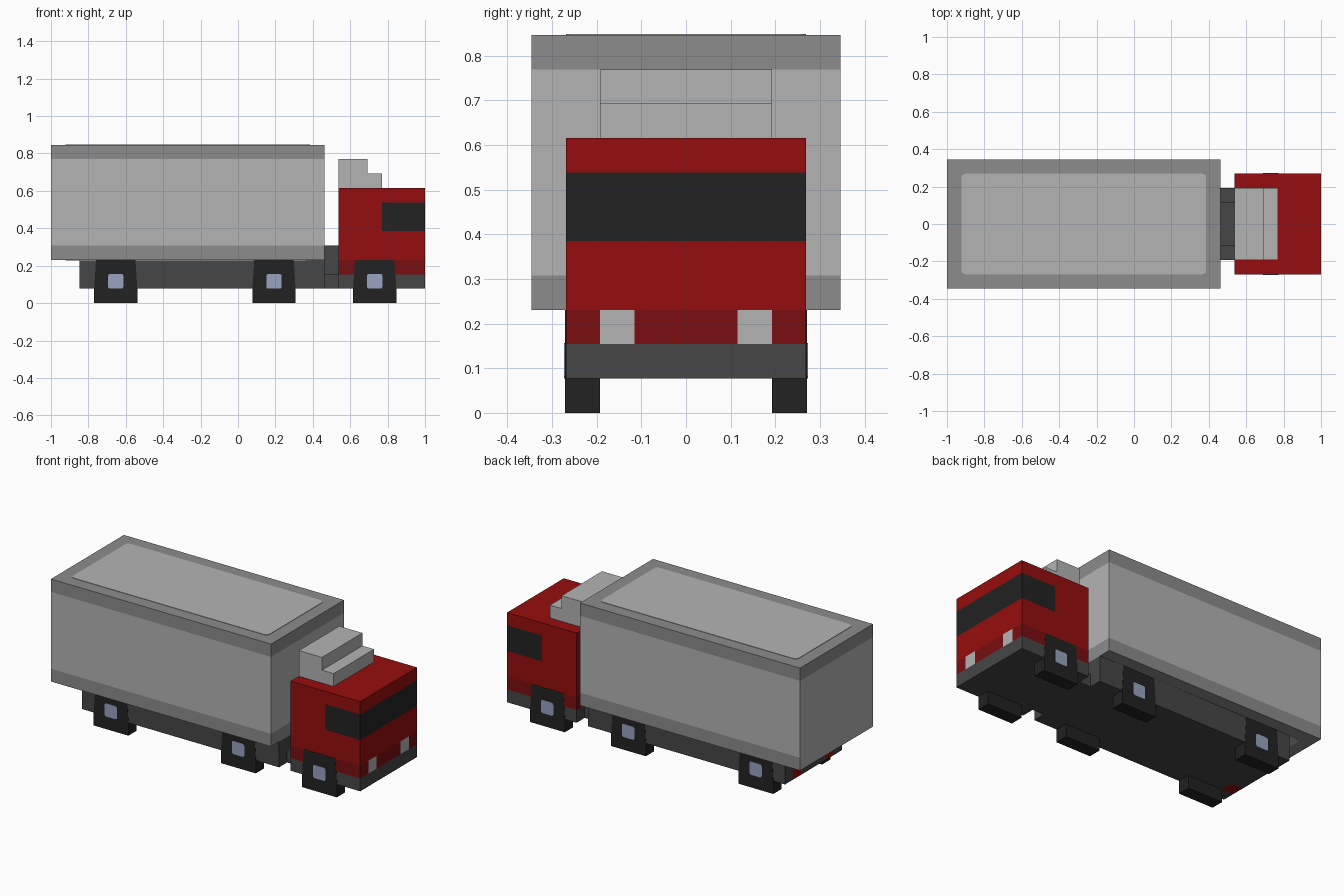
import bpy, bmesh, math
from mathutils import Vector

cube = bpy.data.objects.get("Cube")
if cube:
    bpy.data.objects.remove(cube, do_unlink=True)

U = 1 / 13  # one block of the grid everything is built on


def material(name, hex_code):
    def linear(c):
        c /= 255
        return c / 12.92 if c <= 0.04045 else ((c + 0.055) / 1.055) ** 2.4
    col = [linear(int(hex_code[i:i + 2], 16)) for i in (0, 2, 4)] + [1]
    m = bpy.data.materials.new(name)
    m.use_nodes = True
    m.diffuse_color = col
    bsdf = m.node_tree.nodes["Principled BSDF"]
    bsdf.inputs["Base Color"].default_value = col
    bsdf.inputs["Roughness"].default_value = 0.8
    return m


light_grey = material("light grey", "b4b4b4")
mid_grey = material("mid grey", "8c8c8c")
dark_grey = material("dark grey", "464646")
black = material("black", "222222")
red = material("red", "960d0e")
dark_red = material("dark red", "7a0d10")
hub_blue = material("pale blue", "98a3c0")


def finish(name, bm, mats):
    bmesh.ops.recalc_face_normals(bm, faces=bm.faces)
    me = bpy.data.meshes.new(name)
    bm.to_mesh(me)
    bm.free()
    for m in mats:
        me.materials.append(m)
    ob = bpy.data.objects.new(name, me)
    bpy.context.collection.objects.link(ob)
    return ob


def box(name, lo, hi, mats, cuts=(), rule=None):
    """Box in block units, cut at (axis, value) planes and coloured by rule."""
    bm = bmesh.new()
    bmesh.ops.create_cube(bm, size=1)
    for v in bm.verts:
        v.co = [(lo[i] + hi[i]) / 2 + v.co[i] * (hi[i] - lo[i]) for i in range(3)]
    for axis, value in cuts:
        co, no = Vector((0, 0, 0)), Vector((0, 0, 0))
        co[axis], no[axis] = value, 1
        bmesh.ops.bisect_plane(bm, geom=bm.verts[:] + bm.edges[:] + bm.faces[:],
                               plane_co=co, plane_no=no)
    bm.normal_update()
    if rule:
        for f in bm.faces:
            f.material_index = rule(f.calc_center_median(), f.normal)
    bmesh.ops.scale(bm, vec=(U, U, U), verts=bm.verts)
    return finish(name, bm, mats)


def prism(name, pts, axis, a, b, mat):
    """Extrude an outline in block units along y or z, from a to b."""
    bm = bmesh.new()
    place = (lambda p: (p[0], a, p[1])) if axis == 1 else (lambda p: (p[0], p[1], a))
    face = bm.faces.new([bm.verts.new(place(p)) for p in pts])
    ext = bmesh.ops.extrude_face_region(bm, geom=[face])
    shift = Vector((0, 0, 0))
    shift[axis] = b - a
    bmesh.ops.translate(bm, vec=shift, verts=[g for g in ext["geom"] if isinstance(g, bmesh.types.BMVert)])
    bmesh.ops.scale(bm, vec=(U, U, U), verts=bm.verts)
    return finish(name, bm, [mat])


def rounded(x0, x1, y0, y1, r, steps=3):
    pts = []
    for k, (cx, cy) in enumerate([(x1 - r, y1 - r), (x0 + r, y1 - r), (x0 + r, y0 + r), (x1 - r, y0 + r)]):
        for s in range(steps + 1):
            t = math.pi / 2 * (k + s / steps)
            pts.append((cx + r * math.cos(t), cy + r * math.sin(t)))
    return pts


# Cargo container: mid grey bands and rims, light walls
def container_rule(c, n):
    if abs(n.z) > 0.5 or c.z > 10:
        return 1
    return 1 if c.z < 4 and n.x > -0.5 else 0


box("container", (-13, -4.5, 3), (6, 4.5, 11), [light_grey, mid_grey],
    [(2, 4), (2, 10)], container_rule)
panel = rounded(-12, 5, -3.5, 3.5, 0.3)
prism("container_roof_panel", panel, 2, 10.97, 11.03, light_grey)
prism("container_floor_panel", panel, 2, 2.97, 3.03, light_grey)


# Chassis with tail lights at the rear corners
def chassis_rule(c, n):
    lamp = c.x < -10 and 1.5 < abs(c.y) < 2.5 and c.z < 2
    return 1 if lamp and (n.x < -0.5 or n.z < -0.5) else 0


box("chassis", (-11, -3.5, 1), (6, 3.5, 3), [dark_grey, red],
    [(0, -10), (2, 2)] + [(1, s * v) for s in (-1, 1) for v in (1.5, 2.5)], chassis_rule)

# Coupling between container and cab
box("coupling_base", (6, -2.5, 1), (7, 2.5, 2), [dark_grey])
box("coupling_post", (6, -1.5, 2), (7, 1.5, 4), [dark_grey])


# Cab: bumper, lower band, headlights and wraparound window
def cab_rule(c, n):
    if c.z < 2:
        return 2
    if abs(n.z) > 0.5:
        return 0
    if c.z < 3:
        return 4 if n.x > 0.5 and 1.5 < abs(c.y) < 2.5 else 1
    if 5 < c.z < 7 and c.x > 10:
        return 3
    return 0


box("cab", (7, -3.5, 1), (13, 3.5, 8), [red, dark_red, dark_grey, black, light_grey],
    [(2, z) for z in (2, 3, 5, 7)] + [(0, 10)]
    + [(1, s * v) for s in (-1, 1) for v in (1.5, 2.5)], cab_rule)

# Stepped wind deflector on the cab roof
prism("roof_deflector", [(7, 8), (10, 8), (10, 9), (9, 9), (9, 10), (7, 10)], 1, -2.5, 2.5, light_grey)

# Wheels with square hubs, on both sides of three axles
for axle, x in (("rear", -8.5), ("middle", 2.5), ("front", 9.5)):
    for side, s in (("left", 1), ("right", -1)):
        tyre = [(x - 1.5, 0), (x + 1.5, 0), (x + 1.5, 1), (x + 1.37, 3), (x - 1.37, 3), (x - 1.5, 1)]
        prism(f"{axle}_{side}_tyre", tyre, 1, s * 2.5, s * 3.52, black)
        hub = rounded(x - 0.53, x + 0.53, 1, 2.03, 0.14)
        prism(f"{axle}_{side}_hub", hub, 1, s * 3.48, s * 3.55, hub_blue)
